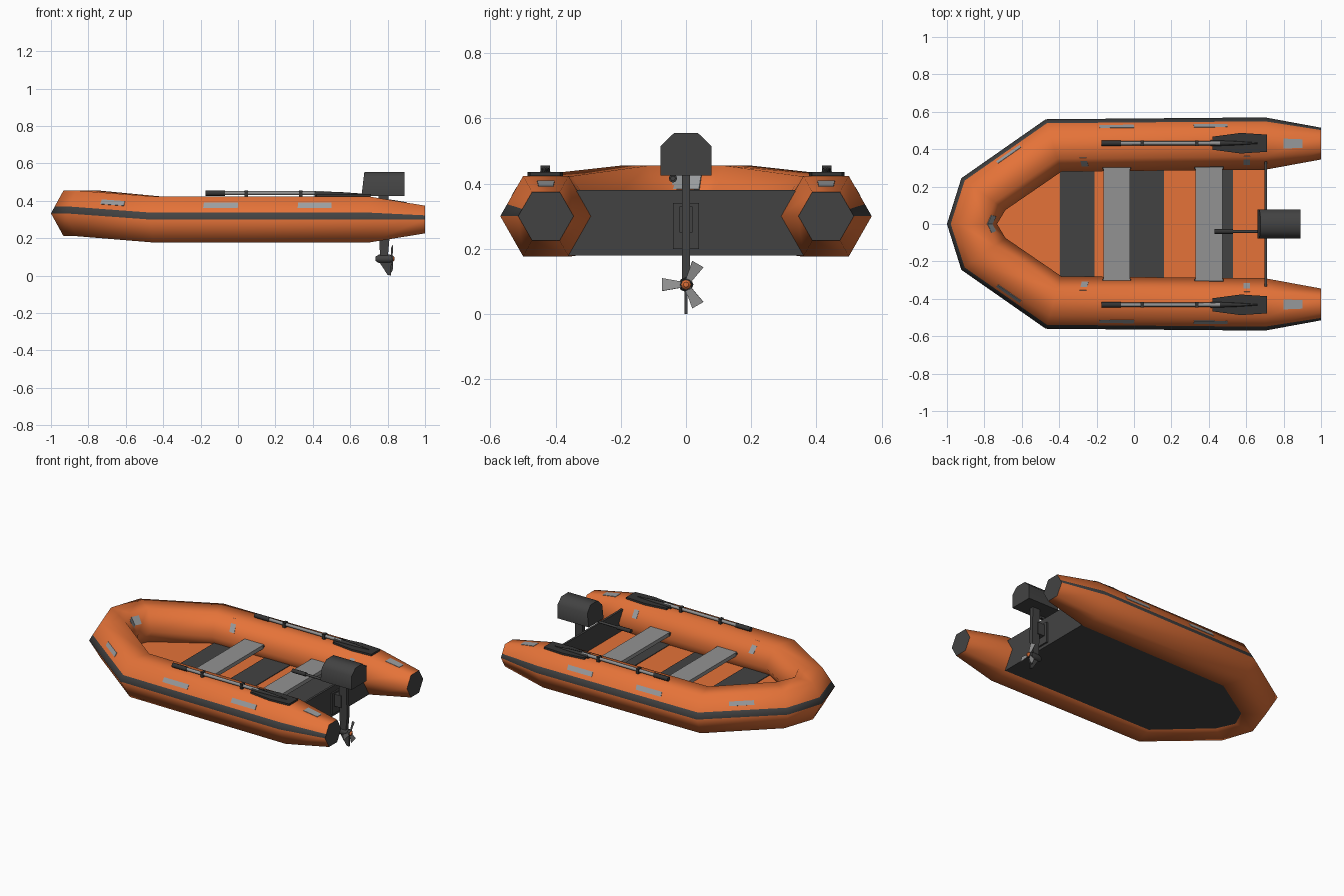
import bpy, bmesh, math
from mathutils import Vector, Matrix

if "Cube" in bpy.data.objects:
    bpy.data.objects.remove(bpy.data.objects["Cube"])


def material(name, *rgb):
    m = bpy.data.materials.new(name)
    m.diffuse_color = (*rgb, 1)
    m.use_nodes = True
    m.node_tree.nodes["Principled BSDF"].inputs["Base Color"].default_value = m.diffuse_color
    return m


ORANGE = material("orange_rubber", 0.78, 0.17, 0.04)
DARK = material("dark_grey", 0.055, 0.055, 0.055)
BLACK = material("near_black", 0.035, 0.035, 0.035)
GREY = material("seat_grey", 0.29, 0.29, 0.29)
PATCH = material("patch_grey", 0.33, 0.34, 0.35)


def mesh(name, verts, faces, mats, smooth=None):
    me = bpy.data.meshes.new(name)
    me.from_pydata([tuple(v) for v in verts], [], faces)
    bm = bmesh.new()
    bm.from_mesh(me)
    bmesh.ops.recalc_face_normals(bm, faces=bm.faces)
    bm.to_mesh(me)
    bm.free()
    for m in mats:
        me.materials.append(m)
    if smooth:
        me.shade_smooth()
        me.set_sharp_from_angle(angle=math.radians(smooth))
    ob = bpy.data.objects.new(name, me)
    bpy.context.collection.objects.link(ob)
    return ob


def loft(name, rings, mat, smooth=None):
    """Skin a list of equal rings and cap both ends."""
    n, k = len(rings[0]), len(rings)
    verts = [v for r in rings for v in r]
    faces = [(i * n + j, i * n + (j + 1) % n, (i + 1) * n + (j + 1) % n, (i + 1) * n + j)
             for i in range(k - 1) for j in range(n)]
    faces += [tuple(range(n)), tuple(range((k - 1) * n, k * n))]
    return mesh(name, verts, faces, [mat], smooth)


def extrude(name, pts, vec, mat):
    a = [Vector(p) for p in pts]
    return loft(name, [a, [p + Vector(vec) for p in a]], mat)


def box(name, x0, x1, y0, y1, z0, z1, mat):
    return extrude(name, [(x0, y0, z0), (x1, y0, z0), (x1, y1, z0), (x0, y1, z0)],
                   (0, 0, z1 - z0), mat)


def rod(name, y, z, sections, mat, n=8):
    """Round part along x from (x, radius) pairs."""
    return loft(name, [[(x, y + r * math.cos(math.tau * i / n), z + r * math.sin(math.tau * i / n))
                        for i in range(n)] for x, r in sections], mat, 50)


# Tube stations: centre, outward offset vector, half height
half = [((1.0, .43, .30), (0, .085), .074),
        ((.70, .43, .30), (0, .14), .123),
        ((-.43, .42, .30), (-.042, .14), .123),
        ((-.805, .16, .333), (-.118, .085), .122),
        ((-.866, 0, .333), (-.134, 0), .122)]
stations = [(Vector(c), Vector((*o, 0)), h) for c, o, h in half]
flip = lambda v, s: Vector((v[0], v[1] * s, v[2]))
full = stations + [(flip(c, -1), flip(o, -1), h) for c, o, h in stations[-2::-1]]


def on_tube(st, u, v):
    return st[0] + st[1] * u + Vector((0, 0, st[2] * v))


# Inflatable tube: hexagon section with a dark rubbing strip on the outer edge
section = [(1, 0), (.85, .3), (.5, 1), (-.5, 1), (-1, 0), (-.5, -1), (.5, -1)]
tube = loft("inflatable_tube", [[on_tube(s, u, v) for u, v in section] for s in full], ORANGE, 65)
tube.data.materials.append(DARK)
n = len(section)
for p in tube.data.polygons:
    strip = all(v % n in (0, 1) for v in p.vertices)
    if strip or len(p.vertices) == n:
        p.material_index = 1

# Reinforcing patches lying on the tube faces: segment, t range, two section points
patches = [(1, .172, .328, (.75, .5), (.64, .72)),
           (1, .604, .763, (.75, .5), (.64, .72)),
           (2, .345, .635, (.75, .5), (.65, .7)),
           (1, .073, .104, (-.8, .4), (-.47, .995)),
           (1, .86, .893, (-.8, .4), (-.47, .995)),
           (3, .56, 1, (-.8, .4), (-.6, .8)),
           (0, .333, .667, (.22, 1), (-.22, 1))]
for k, (i, t0, t1, a, b) in enumerate(patches):
    A, B = stations[i], stations[i + 1]
    quad = [on_tube(A, *p).lerp(on_tube(B, *p), t) for t, p in ((t0, a), (t1, a), (t1, b), (t0, b))]
    nrm = (quad[1] - quad[0]).cross(quad[3] - quad[0]).normalized()
    nrm *= 1 if nrm.z > 0 else -1
    for s in (1, -1):
        extrude(f"tube_patch_{k}", [flip(q - nrm * .002, s) for q in quad],
                flip(nrm * .0045, s), PATCH)

# Floor: orange on top, dark hull below
FLOOR_Z = .24
edge = [(Vector((.70, .43, .30)), Vector((0, .14, 0)))] + [(c, o) for c, o, h in stations[2:]]
rim = [c - o * .5 for c, o in edge]
rim += [flip(p, -1) for p in rim[-2::-1]]
m = len(rim)
quads = [(0, 1, m - 2, m - 1), (1, 2, m - 3, m - 2), (2, 3, m - 3)]
verts = [Vector((p.x, p.y, FLOOR_Z)) for p in rim] + [p - Vector((0, 0, .12)) for p in rim]
faces = quads + [tuple(i + m for i in q) for q in quads]
faces += [(i, (i + 1) % m, (i + 1) % m + m, i + m) for i in range(m)]
floor = mesh("floor", verts, faces, [ORANGE, DARK])
for p in floor.data.polygons:
    p.material_index = 0 if p.normal.z > .5 else 1
for i in range(3):
    x = -.395 + .37 * i
    box(f"floor_mat_{i}", x, x + .185, -.32, .32, FLOOR_Z - .003, FLOOR_Z + .004, DARK)

# Transom and motor pad
extrude("transom", [(.697, -.36, .18), (.697, .36, .18), (.697, .335, .38), (.697, -.335, .38)],
        (.014, 0, 0), DARK)
box("transom_pad", .71, .722, -.04, .04, .2, .34, DARK)

# Bench seats with end brackets
for i, x in enumerate((-.163, .33)):
    box(f"seat_{i}", x, x + .142, -.303, .303, .312, .337, GREY)
    for s in (1, -1):
        box(f"seat_bracket_{i}", x - .006, x + .148, *sorted((s * .293, s * .312)), .295, .333, DARK)

# Paddles clipped on top of the tubes
for s in (1, -1):
    y = s * .432
    rod("paddle_shaft", y, .441, [(-.10, .011), (.46, .011)], GREY)
    rod("paddle_grip", y, .441, [(-.175, .015), (-.07, .015)], BLACK)
    for x in (.045, .335):
        box("paddle_clip", x - .009, x + .009, y - .015, y + .015, .42, .456, BLACK)
    outline = [(.42, .035), (.57, .055), (.71, .046)]
    extrude("paddle_blade", [(x, y + w, .424) for x, w in outline]
            + [(x, y - w, .424) for x, w in outline[::-1]], (0, 0, .012), BLACK)
    rod("blade_rib", y, .436, [(.41, .016), (.56, .010), (.66, .003)], BLACK)

# Outboard motor: cowl, leg, clamp, tiller
cowl = [(-.078, .425), (.078, .425), (.078, .515), (.037, .555), (-.037, .555), (-.078, .515)]
loft("motor_cowl", [[(.66 + (z - .425) * .12, y, z) for y, z in cowl],
                    [(.89, y, z) for y, z in cowl]], DARK, 60)
extrude("motor_leg", [(.75, -.013, .43), (.805, -.013, .43), (.81, -.013, .20), (.80, -.013, .09),
                      (.76, -.013, .09), (.755, -.013, .20)], (0, .026, 0), DARK)
box("motor_clamp", .715, .77, -.02, .02, .25, .33, DARK)
rod("tiller_arm", -.04, .416, [(.50, .008), (.70, .008)], DARK)
rod("tiller_grip", -.04, .416, [(.43, .013), (.53, .013)], BLACK)

# Gear case, skeg and propeller
rod("gear_case", 0, .09, [(.735, .012), (.755, .023), (.815, .023)], DARK)
extrude("skeg", [(.75, -.005, .08), (.82, -.005, .08), (.818, -.005, 0), (.80, -.005, .004)],
        (0, .01, 0), DARK)
rod("propeller_hub", 0, .09, [(.813, .02), (.83, .018)], DARK)
rod("propeller_nut", 0, .09, [(.828, .017), (.838, .008)], ORANGE)
for i in range(3):
    blade = extrude(f"propeller_blade_{i}", [(-.002, -.009, .012), (-.002, .009, .012),
                                             (-.002, .02, .073), (-.002, -.02, .073)],
                    (.004, 0, 0), GREY)
    blade.matrix_world = (Matrix.Translation((.823, 0, .09))
                          @ Matrix.Rotation(math.radians(90 + 120 * i), 4, 'X')
                          @ Matrix.Rotation(math.radians(12), 4, 'Z'))
